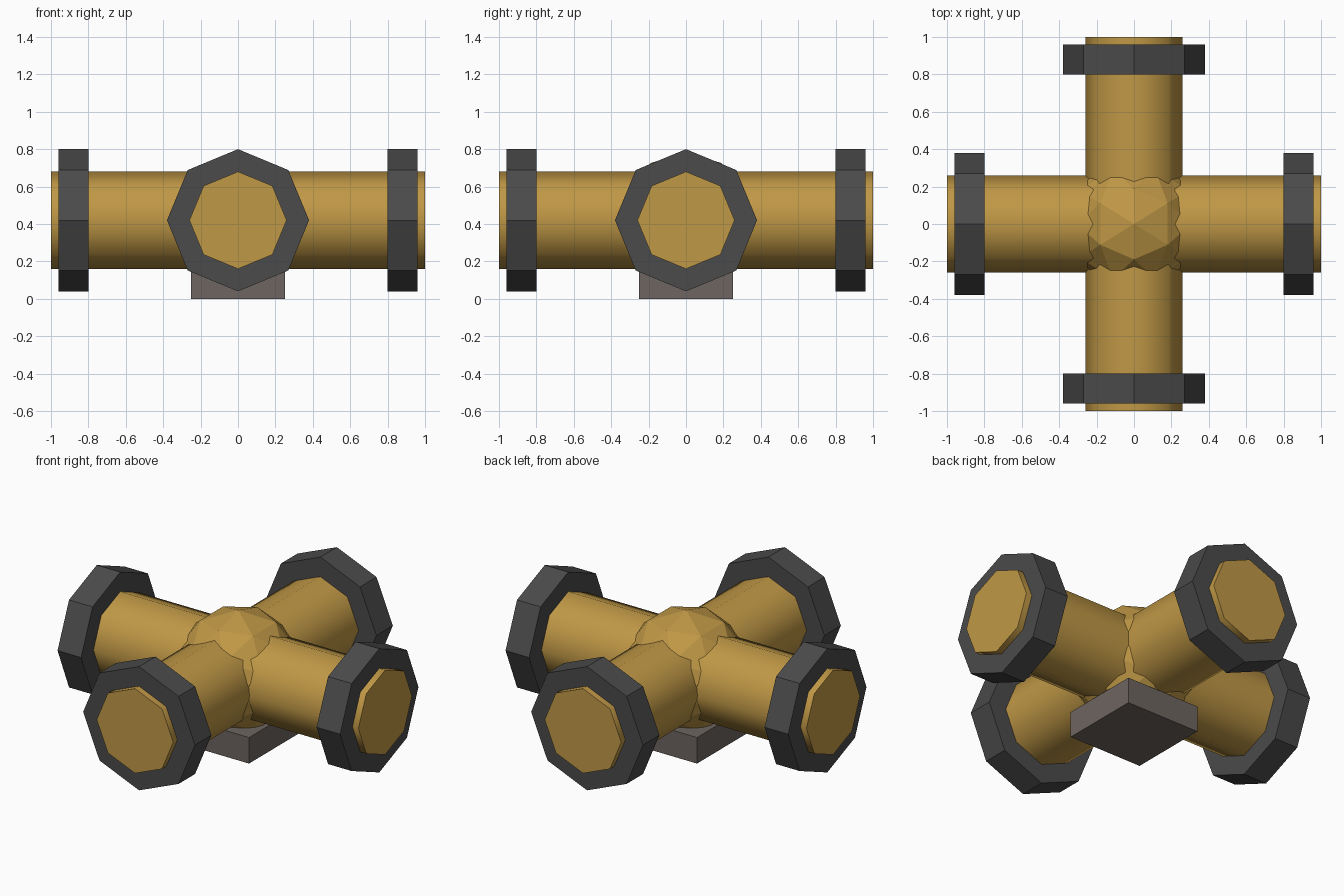
import bpy
import bmesh
from math import radians, atan, sqrt
from mathutils import Matrix, Vector

default = bpy.data.objects.get("Cube")
if default:
    bpy.data.objects.remove(default, do_unlink=True)

AXIS_Z = 0.42      # height of the pipe centre lines
PIPE_R = 0.26
COLLAR_R = 0.38


def material(name, rgb):
    mat = bpy.data.materials.new(name)
    mat.use_nodes = True
    color = (*rgb, 1.0)
    mat.diffuse_color = color
    mat.node_tree.nodes["Principled BSDF"].inputs["Base Color"].default_value = color
    return mat


brass = material("brass", (0.527, 0.314, 0.061))
iron = material("dark_iron", (0.069, 0.069, 0.069))
stone = material("warm_grey", (0.153, 0.130, 0.117))


def finish(name, bm, mat, smooth=False):
    mesh = bpy.data.meshes.new(name)
    bm.to_mesh(mesh)
    bm.free()
    mesh.materials.append(mat)
    obj = bpy.data.objects.new(name, mesh)
    bpy.context.collection.objects.link(obj)
    if smooth:
        bpy.ops.object.select_all(action="DESELECT")
        obj.select_set(True)
        bpy.context.view_layer.objects.active = obj
        bpy.ops.object.shade_smooth_by_angle(angle=radians(50))
    return obj


def octagon_bar(name, direction, center, radius, length, mat, smooth=False):
    """Eight-sided cylinder along a horizontal direction, corner upwards."""
    turn = Vector((0, 0, 1)).rotation_difference(direction).to_matrix().to_4x4()
    bm = bmesh.new()
    bmesh.ops.create_cone(bm, cap_ends=True, segments=8, radius1=radius,
                          radius2=radius, depth=length,
                          matrix=Matrix.Translation(center) @ turn)
    return finish(name, bm, mat, smooth)


# Two crossing pipes, each with a collar near both ends
height = Vector((0, 0, AXIS_Z))
for label, axis, ends in (("cross", Vector((1, 0, 0)), ("right", "left")),
                          ("long", Vector((0, 1, 0)), ("front", "back"))):
    octagon_bar(label + "_pipe", axis, height, PIPE_R, 2.0, brass, smooth=True)
    for end, side in zip(ends, (-1, 1)):
        octagon_bar(end + "_collar", axis, height + axis * side * 0.88,
                    COLLAR_R, 0.16, iron)

# Faceted hub, turned so that one long edge lies on top along y
tilt = atan((sqrt(5) - 1) / 2)
bm = bmesh.new()
bmesh.ops.create_icosphere(bm, subdivisions=2, radius=0.36,
                           matrix=Matrix.Translation(height)
                           @ Matrix.Rotation(radians(90), 4, "Z")
                           @ Matrix.Rotation(-tilt, 4, "Y"))
finish("hub", bm, brass)

# Square foot under the hub
bm = bmesh.new()
bmesh.ops.create_cube(bm, size=1.0, matrix=Matrix.Translation((0, 0, 0.08))
                      @ Matrix.Diagonal((0.5, 0.5, 0.16, 1)))
finish("foot", bm, stone)
